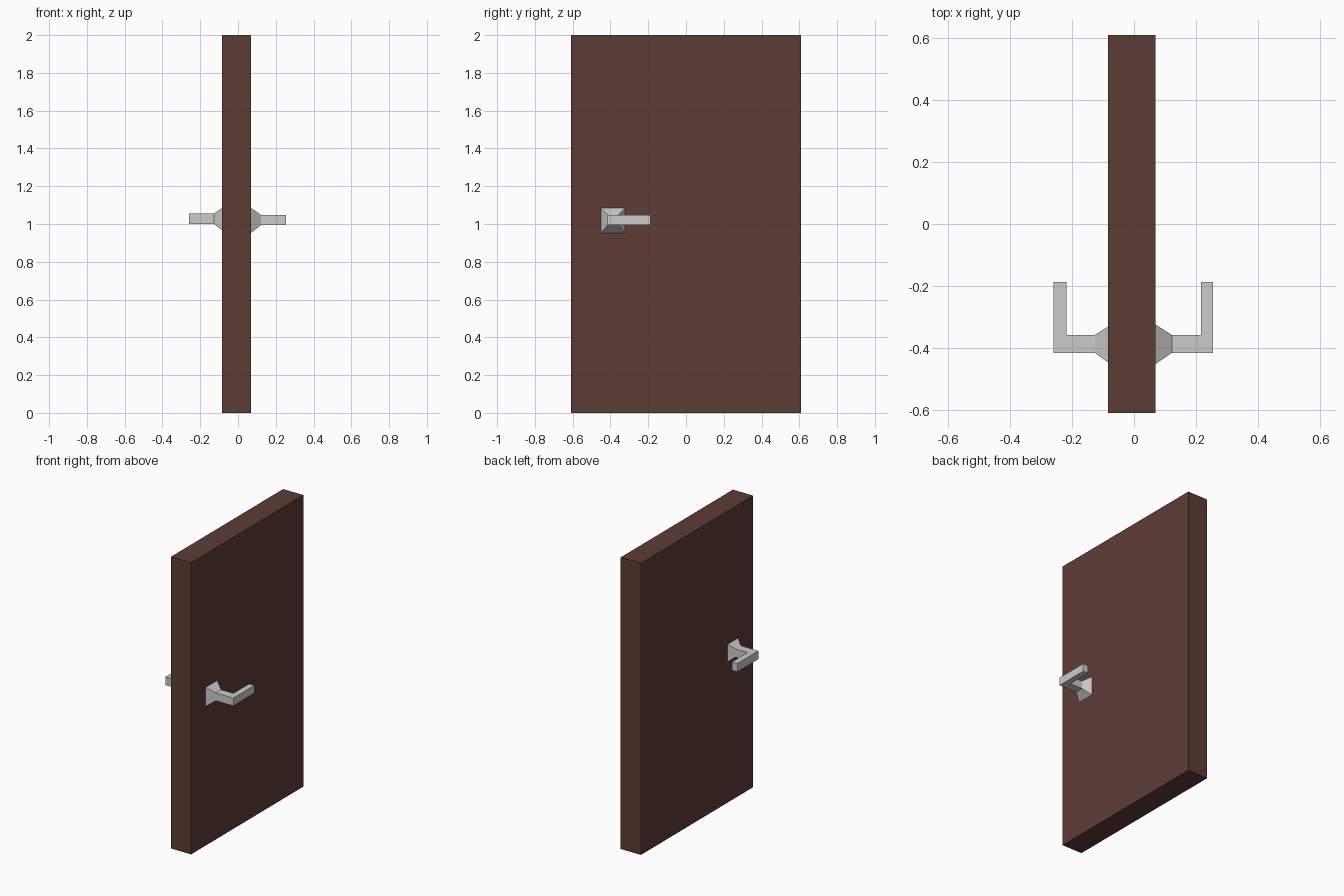
import bpy, bmesh
from mathutils import Vector

if "Cube" in bpy.data.objects:
    bpy.data.objects.remove(bpy.data.objects["Cube"])


def finish(name, bm):
    bmesh.ops.recalc_face_normals(bm, faces=bm.faces)
    mesh = bpy.data.meshes.new(name)
    bm.to_mesh(mesh)
    bm.free()
    obj = bpy.data.objects.new(name, mesh)
    bpy.context.collection.objects.link(obj)
    return obj


def handle(name, sections, lever_end):
    """Loft rectangles (x, y0, y1, z0, z1), then extrude the elbow's inner side as the lever."""
    bm = bmesh.new()
    x, y0, y1, z0, z1 = sections[0]
    face = bm.faces.new([bm.verts.new((x, y, z)) for y, z in
                         ((y0, z0), (y1, z0), (y1, z1), (y0, z1))])
    ring = list(face.verts)
    for x, y0, y1, z0, z1 in sections[1:]:
        new = [bm.verts.new((x, y, z)) for y, z in
               ((y0, z0), (y1, z0), (y1, z1), (y0, z1))]
        sides = [bm.faces.new((ring[i], ring[(i + 1) % 4], new[(i + 1) % 4], new[i]))
                 for i in range(4)]
        ring = new
    bm.faces.new(ring)
    # sides[1] of the elbow faces +y
    inner = sides[1]
    reach = lever_end - inner.verts[0].co.y
    res = bmesh.ops.extrude_discrete_faces(bm, faces=[inner])
    bmesh.ops.translate(bm, vec=Vector((0, reach, 0)), verts=res["faces"][0].verts)
    return finish(name, bm)


# door slab
bm = bmesh.new()
bmesh.ops.create_cube(bm, size=1)
bmesh.ops.scale(bm, vec=(0.153, 1.216, 2.0), verts=bm.verts)
bmesh.ops.translate(bm, vec=(-0.007, 0, 1.0), verts=bm.verts)
door = finish("door_panel", bm)
wood = bpy.data.materials.new("dark_brown_wood")
wood.diffuse_color = (0.11, 0.045, 0.036, 1)
wood.use_nodes = True
wood.node_tree.nodes["Principled BSDF"].inputs["Base Color"].default_value = wood.diffuse_color
door.data.materials.append(wood)

# lever handles: rosette, neck, elbow, lever
shaft = (-0.415, -0.357, 0.994, 1.048)
handle("right_handle", [(0.069, -0.451, -0.323, 0.953, 1.085), (0.122, *shaft),
                        (0.215, *shaft), (0.255, *shaft)], -0.187)
shaft = (-0.415, -0.357, 0.999, 1.056)
handle("left_handle", [(-0.083, -0.446, -0.33, 0.966, 1.086), (-0.126, *shaft),
                       (-0.218, *shaft), (-0.259, *shaft)], -0.187)
